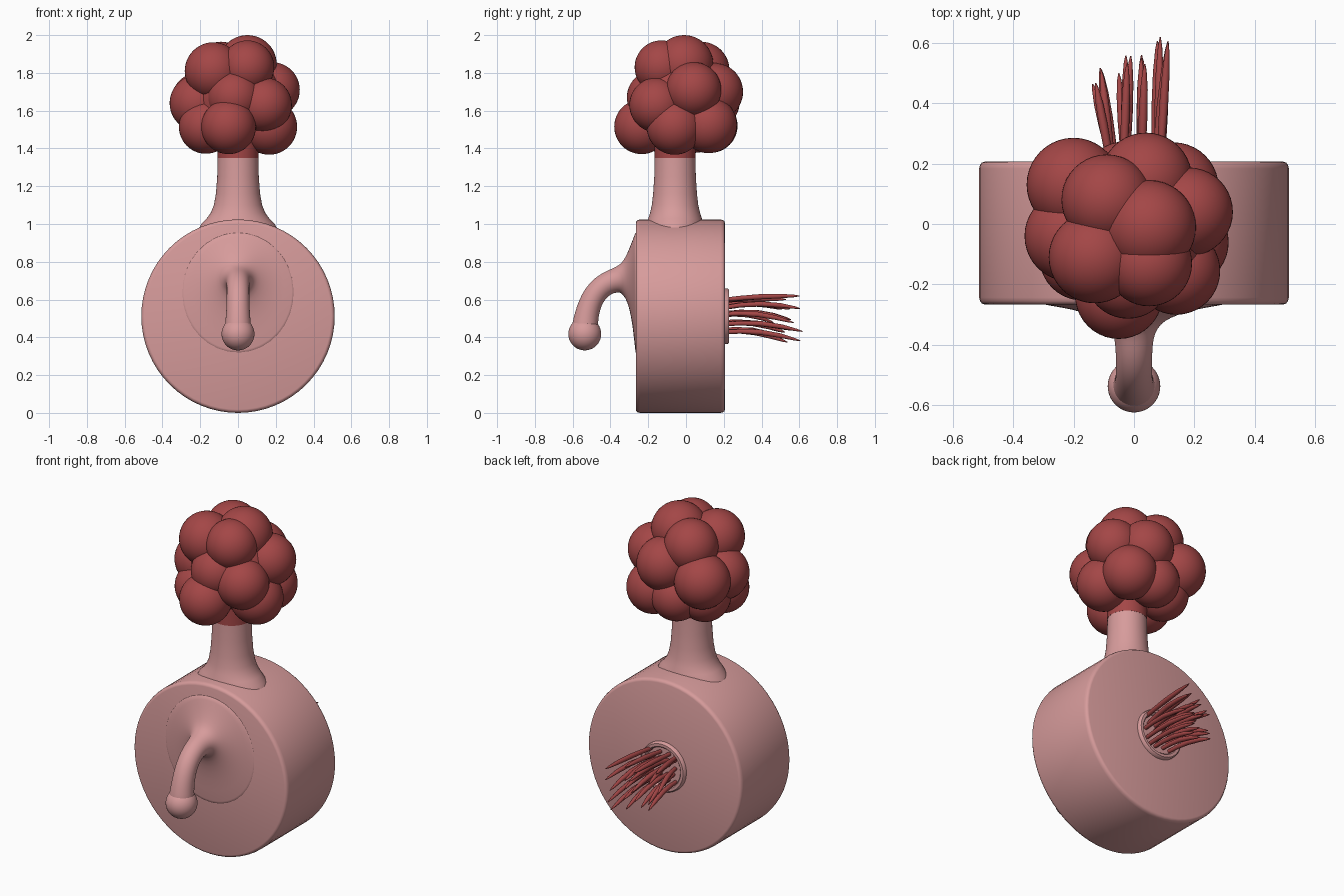
import bpy, bmesh, math, random
from mathutils import Vector

if "Cube" in bpy.data.objects:
    bpy.data.objects.remove(bpy.data.objects["Cube"])

random.seed(4)


def material(name, rgb):
    m = bpy.data.materials.new(name)
    m.diffuse_color = (*rgb, 1)
    m.use_nodes = True
    m.node_tree.nodes["Principled BSDF"].inputs["Base Color"].default_value = m.diffuse_color
    return m


PINK = material("dusty pink", (0.68, 0.33, 0.33))
RED = material("deep red", (0.37, 0.062, 0.062))
X, Y, Z = Vector((1, 0, 0)), Vector((0, 1, 0)), Vector((0, 0, 1))


def finish(name, bm, mat, subdiv=0):
    bmesh.ops.recalc_face_normals(bm, faces=bm.faces)
    me = bpy.data.meshes.new(name)
    bm.to_mesh(me)
    bm.free()
    me.materials.append(mat)
    ob = bpy.data.objects.new(name, me)
    bpy.context.collection.objects.link(ob)
    bpy.ops.object.select_all(action='DESELECT')
    bpy.context.view_layer.objects.active = ob
    ob.select_set(True)
    bpy.ops.object.shade_smooth_by_angle(angle=math.radians(40))
    if subdiv:
        mod = ob.modifiers.new("smooth", 'SUBSURF')
        mod.levels = mod.render_levels = subdiv
    return ob


def loft(bm, rings, n):
    """Skin elliptical rings given as (centre, axis u, axis v), capped at both ends."""
    loops = []
    for c, u, v in rings:
        loops.append([bm.verts.new(c + u * math.cos(k * math.tau / n) + v * math.sin(k * math.tau / n))
                      for k in range(n)])
    for a, b in zip(loops, loops[1:]):
        for k in range(n):
            bm.faces.new((a[k], a[(k + 1) % n], b[(k + 1) % n], b[k]))
    bm.faces.new(loops[0])
    bm.faces.new(loops[-1])


def tube(points, radii):
    """Rings that follow a path, square to its direction."""
    pts = [Vector(p) for p in points]
    rings = []
    for i, p in enumerate(pts):
        t = (pts[min(i + 1, len(pts) - 1)] - pts[max(i - 1, 0)]).normalized()
        v = t.cross(X).normalized()
        rings.append((p, v.cross(t) * radii[i], v * radii[i]))
    return rings


# Drum body lying along y, with softly rounded rims
bm = bmesh.new()
loft(bm, [(Vector((0, y, 0.512)), X * r, Z * r) for y, r in
          [(-0.266, 0.494), (-0.263, 0.503), (-0.255, 0.509), (-0.243, 0.512),
           (0.183, 0.512), (0.195, 0.509), (0.203, 0.503), (0.206, 0.494)]], 64)
finish("drum_body", bm, PINK)

# Neck with flared foot
bm = bmesh.new()
loft(bm, [(Vector((0, -0.058, z)), X * rx, Y * ry) for z, rx, ry in
          [(0.95, 0.22, 0.155), (1.0, 0.195, 0.15), (1.03, 0.165, 0.142), (1.06, 0.144, 0.132),
           (1.10, 0.128, 0.123), (1.16, 0.117, 0.116), (1.25, 0.11, 0.11), (1.355, 0.108, 0.108)]], 48)
finish("neck", bm, PINK)

# Red collar below the cluster
bm = bmesh.new()
loft(bm, [(Vector((0, -0.058, z)), X * 0.109, Y * 0.109) for z in (1.35, 1.5)], 48)
finish("collar", bm, RED)

# Spout: flare on the front face (y, top z, bottom z, half width), then a bent tube
bm = bmesh.new()
flare = [(-0.255, 0.985, 0.24, 0.36), (-0.268, 0.955, 0.32, 0.29), (-0.283, 0.915, 0.47, 0.20),
         (-0.30, 0.87, 0.555, 0.145), (-0.32, 0.825, 0.61, 0.10), (-0.345, 0.785, 0.636, 0.077)]
rings = [(Vector((0, y, (a + b) / 2)), X * w, Z * (a - b) / 2) for y, a, b, w in flare]
path = [(0, -0.375, 0.70), (0, -0.41, 0.69), (0, -0.45, 0.665), (0, -0.485, 0.625),
        (0, -0.51, 0.575), (0, -0.527, 0.515), (0, -0.535, 0.46), (0, -0.537, 0.41)]
bent = tube(path, [0.065, 0.061, 0.06, 0.06, 0.061, 0.064, 0.069, 0.075])
rings += [(c, u, -v if v.z * 1.0 < 0 or (abs(v.z) < 0.03 and v.y > 0) else v) for c, u, v in bent]
# keep the ring winding consistent along the bend
fixed = []
for c, u, v in rings:
    if fixed:
        if u.dot(fixed[-1][1]) < 0:
            u = -u
        if v.dot(fixed[-1][2]) < 0:
            v = -v
    fixed.append((c, u, v))
loft(bm, fixed, 32)
finish("spout", bm, PINK, 1)


def ball(name, centre, r, mat):
    b = bmesh.new()
    bmesh.ops.create_uvsphere(b, u_segments=40, v_segments=24, radius=r)
    bmesh.ops.translate(b, verts=b.verts, vec=centre)
    finish(name, b, mat)


ball("spout_tip", (0, -0.536, 0.418), 0.087, PINK)

# Cluster of round lobes around a core
lobes = [(0.05, -0.01, 1.845, 0.155), (-0.09, 0.08, 1.815, 0.15), (-0.13, -0.11, 1.81, 0.152),
         (0.05, -0.13, 1.83, 0.142), (0.18, 0.04, 1.71, 0.147), (0.04, 0.15, 1.70, 0.152),
         (-0.20, 0.13, 1.65, 0.155), (-0.212, -0.04, 1.64, 0.15), (-0.02, -0.17, 1.67, 0.143),
         (0.14, -0.155, 1.63, 0.145), (-0.05, -0.235, 1.515, 0.145), (-0.17, -0.11, 1.515, 0.143),
         (0.165, -0.06, 1.515, 0.148), (0.13, 0.12, 1.525, 0.15), (-0.03, 0.13, 1.52, 0.143),
         (-0.16, 0.05, 1.52, 0.143)]
for i, (x, y, z, r) in enumerate(lobes):
    ball(f"cluster_lobe_{i + 1}", (x, y, z), r, RED)
ball("cluster_core", (0, -0.03, 1.65), 0.24, RED)

# Raised rim on the back, open in the middle
bm = bmesh.new()
prof = [(0.20, 0.148), (0.222, 0.146), (0.228, 0.140), (0.228, 0.124), (0.222, 0.118), (0.207, 0.116)]
loft(bm, [(Vector((0, y, 0.512)), X * r, Z * r) for y, r in prof], 48)
finish("back_rim", bm, PINK)

# Tuft of tapered strands: four columns by five rows
bm = bmesh.new()
columns = [(-0.07, -0.122, 0.49), (-0.025, -0.03, 0.53), (0.03, 0.037, 0.54), (0.08, 0.092, 0.585)]
rows = [(0.592, 0.608), (0.56, 0.555), (0.52, 0.485), (0.475, 0.435), (0.435, 0.385)]
for bx, tx, reach in columns:
    for bz, tz in rows:
        j = lambda s: random.uniform(-s, s)
        a = Vector((bx + j(0.012), 0.19, bz + j(0.008)))
        b = Vector((tx + j(0.022), reach + j(0.035), tz + j(0.012)))
        pts = []
        for t in (0, 0.25, 0.5, 0.75, 0.93, 1):
            p = a.lerp(b, t)
            p.z += 0.022 * math.sin(math.pi * t) * (1 if tz < bz else 0.3)
            pts.append(p)
        loft(bm, tube(pts, [0.011, 0.013, 0.0145, 0.0125, 0.007, 0.002]), 10)
finish("strand_tuft", bm, RED)
